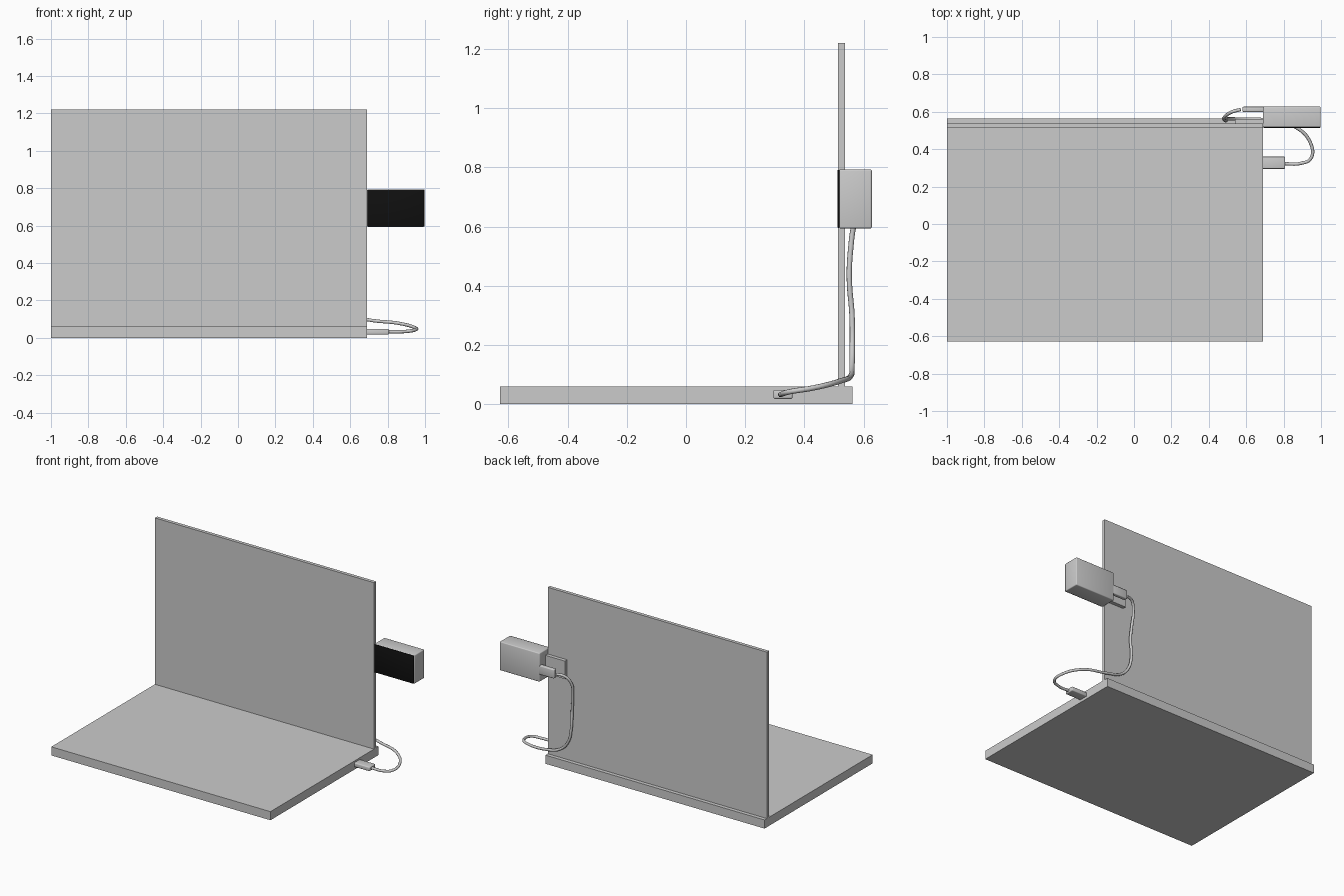
import bpy, bmesh
from mathutils import Vector

if "Cube" in bpy.data.objects:
    bpy.data.objects.remove(bpy.data.objects["Cube"])


def material(name, rgb):
    m = bpy.data.materials.new(name)
    m.diffuse_color = (*rgb, 1)
    m.use_nodes = True
    m.node_tree.nodes["Principled BSDF"].inputs["Base Color"].default_value = m.diffuse_color
    return m


GREY = material("light grey", (0.6, 0.6, 0.6))
BLACK = material("black", (0.005, 0.005, 0.005))


def box(name, lo, hi, mat=GREY, bevel=0.0, segments=3):
    """Axis-aligned box between two corners, optionally rounded."""
    lo, hi = Vector(lo), Vector(hi)
    bm = bmesh.new()
    bmesh.ops.create_cube(bm, size=1)
    for v in bm.verts:
        v.co = (lo + hi) / 2 + v.co * (hi - lo)
    if bevel:
        bmesh.ops.bevel(bm, geom=bm.edges[:], offset=bevel, segments=segments,
                        profile=0.5, affect='EDGES')
    me = bpy.data.meshes.new(name)
    bm.to_mesh(me)
    bm.free()
    me.materials.append(mat)
    ob = bpy.data.objects.new(name, me)
    bpy.context.collection.objects.link(ob)
    if bevel:
        bpy.ops.object.select_all(action='DESELECT')
        ob.select_set(True)
        bpy.context.view_layer.objects.active = ob
        bpy.ops.object.shade_smooth_by_angle(angle=0.6)
    return ob


# Laptop: base slab and upright screen
box("laptop_base", (-1, -0.628, 0), (0.69, 0.563, 0.06))
box("laptop_screen", (-1, 0.513, 0.055), (0.69, 0.537, 1.22))

# Clip-on device: housing, black front panel and mounting plate behind the screen
box("device_housing", (0.69, 0.517, 0.594), (0.998, 0.628, 0.794), bevel=0.006)
box("device_front_panel", (0.692, 0.512, 0.596), (0.996, 0.519, 0.792), BLACK, 0.003, 2)
box("mounting_plate", (0.54, 0.536, 0.63), (0.70, 0.562, 0.755))

# Cable plugs at the device and at the laptop's side
box("device_plug", (0.58, 0.599, 0.645), (0.70, 0.627, 0.708), bevel=0.006)
box("laptop_plug", (0.685, 0.295, 0.018), (0.808, 0.36, 0.048), bevel=0.006)

# Cable: smooth curve hanging behind the screen and looping round to the side
path = [(0.57, 0.612, 0.675), (0.52, 0.598, 0.67), (0.485, 0.572, 0.62),
        (0.484, 0.556, 0.52), (0.492, 0.552, 0.42), (0.492, 0.561, 0.30),
        (0.515, 0.562, 0.20), (0.58, 0.561, 0.13), (0.69, 0.558, 0.098),
        (0.86, 0.52, 0.078), (0.945, 0.43, 0.055), (0.945, 0.35, 0.042),
        (0.89, 0.324, 0.034), (0.80, 0.322, 0.033)]
cu = bpy.data.curves.new("cable", 'CURVE')
cu.dimensions = '3D'
cu.bevel_depth = 0.009
cu.bevel_resolution = 3
cu.resolution_u = 8
cu.use_fill_caps = True
sp = cu.splines.new('BEZIER')
sp.bezier_points.add(len(path) - 1)
for p, co in zip(sp.bezier_points, path):
    p.co = co
    p.handle_left_type = p.handle_right_type = 'AUTO'
cu.materials.append(GREY)
bpy.context.collection.objects.link(bpy.data.objects.new("cable", cu))
